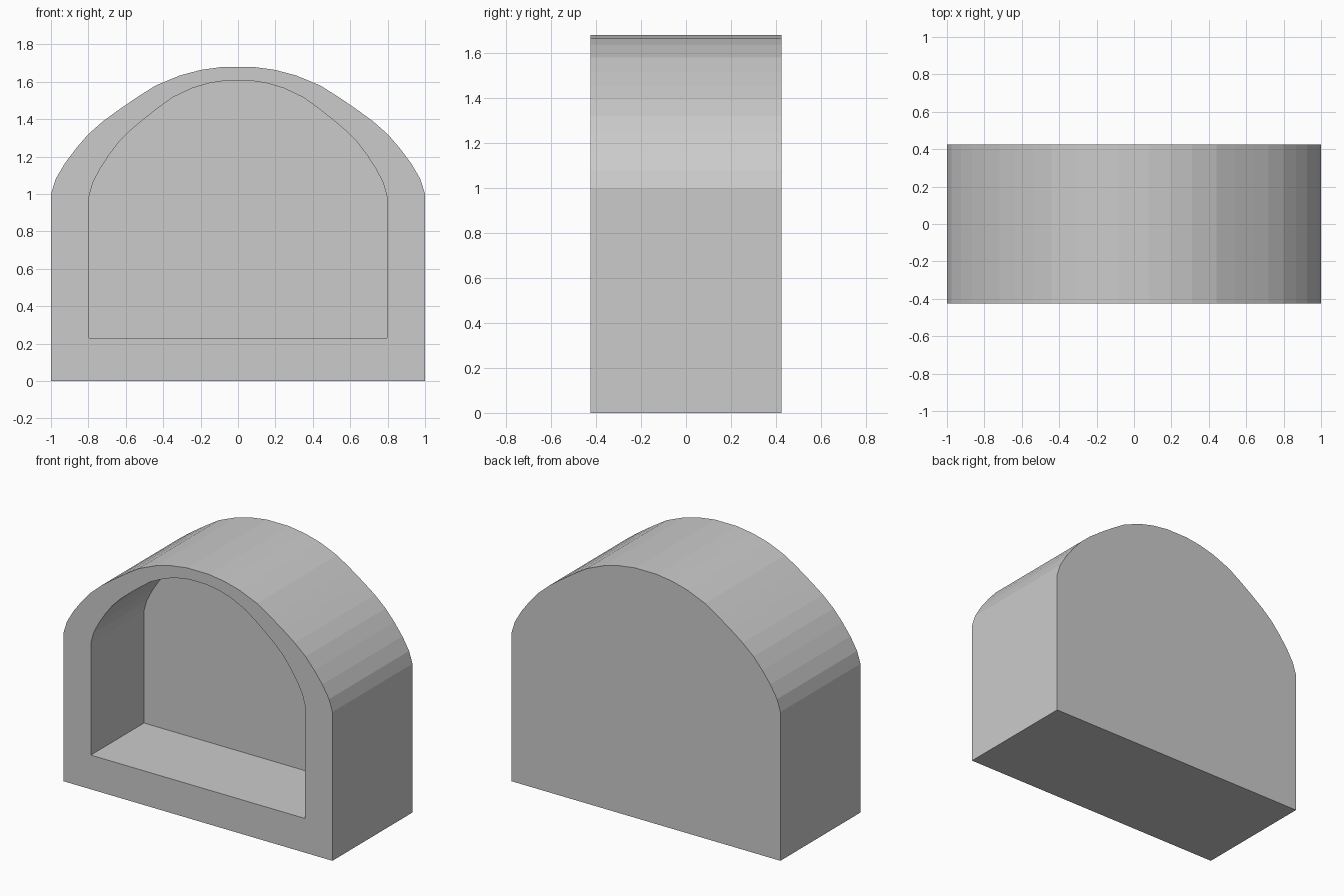
import bpy
import bmesh

cube = bpy.data.objects.get("Cube")
if cube:
    bpy.data.objects.remove(cube)

grey = bpy.data.materials.new("plain grey")
grey.use_nodes = True
colour = (0.6, 0.6, 0.6, 1)
grey.diffuse_color = colour
grey.node_tree.nodes["Principled BSDF"].inputs["Base Color"].default_value = colour

HALF_DEPTH = 0.425
RECESS_BACK = 0.14

# Left half of the arch, from the wall top to the crown
ARCH = [(1, 1), (0.975, 1.08), (0.925, 1.165), (0.865, 1.245), (0.8, 1.32),
        (0.72, 1.39), (0.635, 1.452), (0.54, 1.517), (0.44, 1.58),
        (0.31, 1.634), (0.2, 1.663), (0.08, 1.68)]


def outline(width, floor, spring, rise):
    """Closed arch outline with scaled width and rise above the wall tops."""
    half = [(width, floor)] + [(x * width, spring + (z - 1) * rise) for x, z in ARCH]
    return half + [(-x, z) for x, z in reversed(half)]


def ring(bm, points, y):
    return [bm.verts.new((x, y, z)) for x, z in points]


def bridge(bm, a, b):
    n = len(a)
    for i in range(n):
        j = (i + 1) % n
        bm.faces.new((a[i], a[j], b[j], b[i]))


# Arched block with a blind recess in the front
bm = bmesh.new()
outer = outline(1, 0, 1, 1)
inner = outline(0.797, 0.23, 0.984, 0.916)
back = ring(bm, outer, HALF_DEPTH)
front = ring(bm, outer, -HALF_DEPTH)
mouth = ring(bm, inner, -HALF_DEPTH)
recess = ring(bm, inner, RECESS_BACK)
bm.faces.new(back)
bridge(bm, back, front)
bridge(bm, front, mouth)
bridge(bm, mouth, recess)
bm.faces.new(recess)
bmesh.ops.recalc_face_normals(bm, faces=bm.faces)

mesh = bpy.data.meshes.new("arched_niche")
bm.to_mesh(mesh)
bm.free()
mesh.materials.append(grey)
bpy.context.collection.objects.link(bpy.data.objects.new("arched_niche", mesh))
